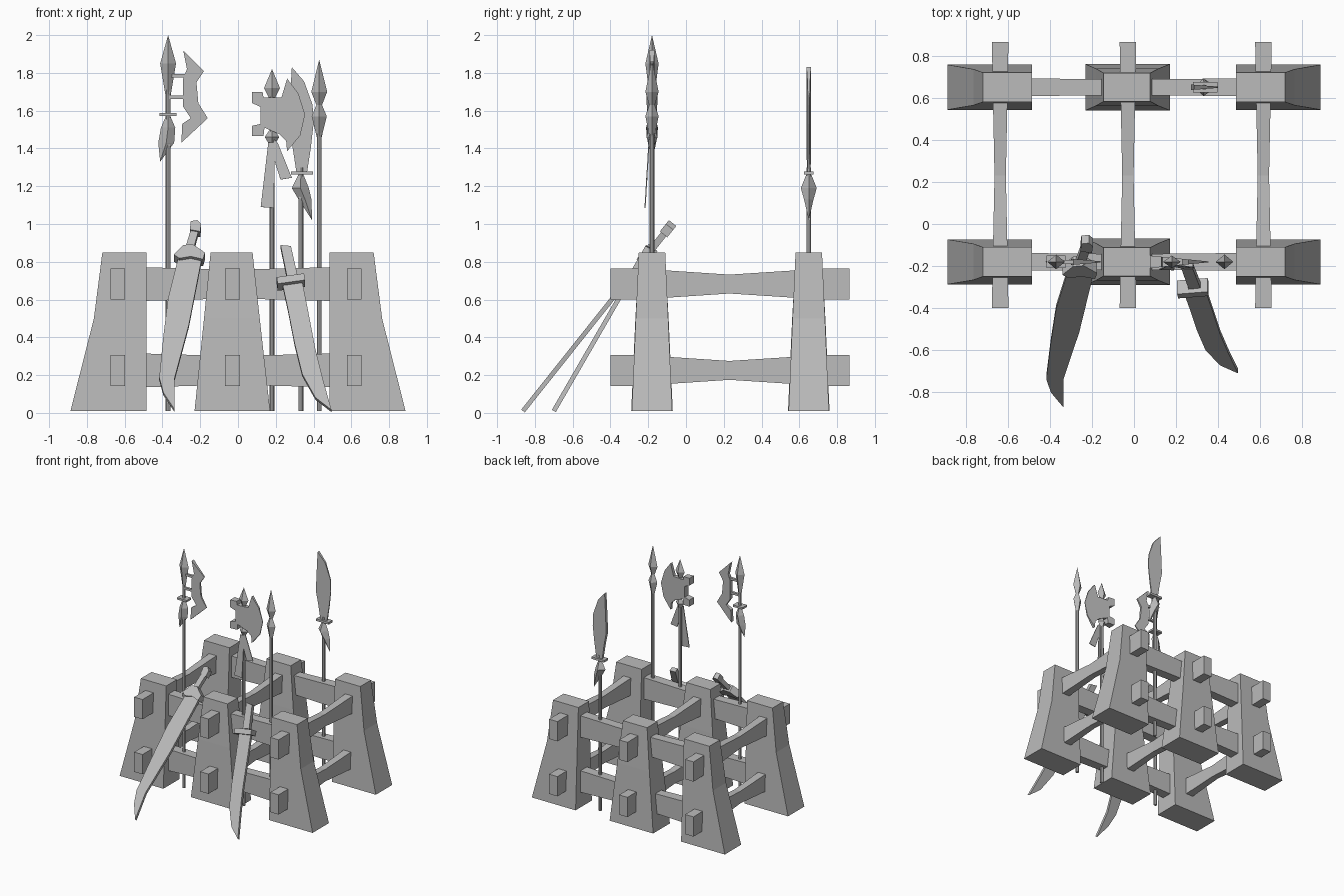
import bpy
import bmesh
from mathutils import Vector

default_cube = bpy.data.objects.get("Cube")
if default_cube:
    bpy.data.objects.remove(default_cube, do_unlink=True)

grey = bpy.data.materials.new("plain_grey")
grey.use_nodes = True
grey.diffuse_color = (.5, .5, .5, 1)
grey.node_tree.nodes["Principled BSDF"].inputs["Base Color"].default_value = (.5, .5, .5, 1)


def finish(name, bm):
    """Weld collapsed tips, fix normals and add the object to the scene."""
    bmesh.ops.remove_doubles(bm, verts=bm.verts, dist=.0005)
    bmesh.ops.recalc_face_normals(bm, faces=bm.faces)
    mesh = bpy.data.meshes.new(name)
    bm.to_mesh(mesh)
    bm.free()
    mesh.materials.append(grey)
    obj = bpy.data.objects.new(name, mesh)
    bpy.context.collection.objects.link(obj)
    return obj


def loft(name, rings):
    """Skin a list of equally sized point rings and cap both ends."""
    bm = bmesh.new()
    loops = [[bm.verts.new(point) for point in ring] for ring in rings]
    for lower, upper in zip(loops, loops[1:]):
        for i in range(len(lower)):
            bm.faces.new((lower[i - 1], lower[i], upper[i], upper[i - 1]))
    bm.faces.new(loops[0])
    bm.faces.new(loops[-1])
    return finish(name, bm)


def rectangle(axis, position, a_min, a_max, b_min, b_max):
    """Rectangular ring across the given axis."""
    corners = ((a_min, b_min), (a_max, b_min), (a_max, b_max), (a_min, b_max))
    ring = []
    for corner in corners:
        point = list(corner)
        point.insert(axis, position)
        ring.append(point)
    return ring


def diamond_loft(name, y, sections):
    """Four-sided pointed body from (z, centre x, half width, half depth)."""
    return loft(name, [[(x - w, y, z), (x, y - d, z), (x + w, y, z), (x, y + d, z)]
                       for z, x, w, d in sections])


def plate(name, outline, y, thick, thick_end=None, slope=0, z_base=0):
    """Flat outline in x and z, leaning by slope, its thickness tapering along x."""
    thick_end = thick if thick_end is None else thick_end
    low = min(x for x, z in outline)
    span = max(x for x, z in outline) - low
    normal = Vector((0, -1, slope)).normalized()
    sides = ([], [])
    for x, z in outline:
        centre = Vector((x, y + slope * (z - z_base), z))
        half = (thick + (thick_end - thick) * (x - low) / span) / 2
        sides[0].append(centre + normal * half)
        sides[1].append(centre - normal * half)
    return loft(name, sides)


def pole(name, x, y, top):
    bm = bmesh.new()
    bmesh.ops.create_cone(bm, cap_ends=True, segments=8, radius1=.013,
                          radius2=.013, depth=top - .01)
    bmesh.ops.translate(bm, verts=bm.verts, vec=(x, y, (top + .01) / 2))
    return finish(name, bm)


def box(name, x, y, z, half_x, half_y, half_z):
    return loft(name, [rectangle(2, level, x - half_x, x + half_x, y - half_y, y + half_y)
                       for level in (z - half_z, z + half_z)])


FRONT, BACK = -.18, .65
ROWS = {"front": FRONT, "back": BACK}
LEVELS = {"lower": .225, "upper": .682}

# Tapered posts: height, left edge, right edge, half depth
outer_post = ((.01, .485, .887, .107), (.5, .485, .763, .086), (.85, .485, .718, .07))
middle_post = ((.01, -.23, .17, .11), (.5, -.18, .115, .088), (.85, -.145, .077, .068))
for row, y in ROWS.items():
    loft(row + "_middle_post", [rectangle(2, z, a, b, y - d, y + d)
                                for z, a, b, d in middle_post])
    for side, sign in (("left", 1), ("right", -1)):
        loft(row + "_" + side + "_post", [rectangle(2, z, sign * a, sign * b, y - d, y + d)
                                          for z, a, b, d in outer_post])

# Long rails between posts, slightly thinner near the middle
for row, y in ROWS.items():
    for level, z in LEVELS.items():
        loft(row + "_" + level + "_rail",
             [rectangle(0, x, y - d, y + d, z - h, z + h)
              for x, d, h in ((-.6, .043, .092), (-.03, .037, .076), (.6, .043, .092))])

# Cross beams that pass through the posts and narrow at mid length
beam = ((-.4, .039, .082), (-.24, .037, .082), (-.1, .034, .072), (.23, .027, .05),
        (.57, .034, .072), (.71, .037, .082), (.865, .039, .082))
for column, x in (("right", -.636), ("middle", -.029), ("left", .615)):
    for level, z in LEVELS.items():
        loft(column + "_" + level + "_cross_beam",
             [rectangle(1, y, x - w, x + w, z - h, z + h) for y, w, h in beam])

# Halberd: pole, spear tip, side blade on two prongs, collar and tassel
x = -.37
pole("halberd_pole", x, FRONT, 1.72)
diamond_loft("halberd_tip", FRONT, [(1.67, x, .012, .012), (1.85, x, .042, .035), (2, x, 0, 0)])
for z in (1.67, 1.785):
    box("halberd_prong", -.32, FRONT, z, .05, .01, .009)
plate("halberd_blade", [(-.29, 1.92), (-.18, 1.81), (-.22, 1.75), (-.21, 1.64), (-.16, 1.56),
                        (-.3, 1.43), (-.295, 1.53), (-.25, 1.56), (-.29, 1.62),
                        (-.29, 1.77), (-.27, 1.82)], FRONT, .03, .006)
box("halberd_collar", x, FRONT, 1.58, .045, .03, .008)
diamond_loft("halberd_tassel", FRONT, [(1.57, x, .012, .012), (1.51, x, .038, .032),
                                       (1.43, -.38, .042, .022), (1.33, -.412, 0, 0)])

# Axe: pole, tip, head with hammer side, collar and two ribbons
x = .18
pole("axe_pole", x, FRONT, 1.68)
diamond_loft("axe_tip", FRONT, [(1.66, x, .012, .012), (1.72, x, .042, .03), (1.82, x, 0, 0)])
plate("axe_head", [(.075, 1.7), (.13, 1.7), (.135, 1.67), (.23, 1.67), (.26, 1.77),
                   (.32, 1.69), (.355, 1.58), (.33, 1.47), (.26, 1.385), (.255, 1.44),
                   (.22, 1.475), (.14, 1.51), (.135, 1.465), (.075, 1.465), (.075, 1.52),
                   (.12, 1.53), (.12, 1.62), (.075, 1.64)], FRONT, .06, .004)
diamond_loft("axe_collar", FRONT, [(1.5, x, .012, .012), (1.46, x, .038, .03),
                                   (1.42, x, .014, .014)])
for side, shape in (("right", [(.16, 1.43), (.12, 1.09), (.19, 1.085), (.195, 1.43)]),
                    ("left", [(.19, 1.45), (.21, 1.43), (.285, 1.245), (.225, 1.235),
                              (.185, 1.36)])):
    plate(side + "_ribbon", shape, FRONT - .015, .006, slope=.06, z_base=1.45)

# Plain spear: pole and double-bulged head
x = .43
pole("spear_pole", x, FRONT, 1.62)
diamond_loft("spear_head", FRONT, [(1.46, x, .013, .013), (1.57, x, .04, .035),
                                   (1.63, x, .015, .015), (1.7, x, .042, .035),
                                   (1.87, x, 0, 0)])

# Glaive in the back row: pole, blade, collar and tassel
x = .333
pole("glaive_pole", x, BACK, 1.3)
plate("glaive_blade", [(.285, 1.83), (.35, 1.755), (.395, 1.63), (.4, 1.53), (.385, 1.4),
                       (.365, 1.27), (.31, 1.27), (.29, 1.4), (.27, 1.5), (.275, 1.63),
                       (.28, 1.74)], BACK, .026, .006)
box("glaive_collar", .338, BACK, 1.27, .058, .025, .009)
diamond_loft("glaive_tassel", BACK, [(1.26, x, .014, .014), (1.19, .33, .045, .042),
                                     (1.13, .355, .034, .025), (1.02, .392, 0, 0)])

# Leaning sword: parts share one sloping plane
straight = {"y": -.863, "slope": .796, "z_base": .01}
plate("straight_sword_blade", [(-.315, .82), (-.19, .82), (-.26, .46), (-.335, .18),
                               (-.335, .01), (-.395, .1), (-.417, .18), (-.395, .4),
                               (-.37, .6)], thick=.024, **straight)
plate("straight_sword_guard", [(-.34, .82), (-.31, .8), (-.25, .81), (-.185, .795),
                               (-.175, .83), (-.24, .875), (-.29, .87)], thick=.06, **straight)
plate("straight_sword_grip", [(-.28, .86), (-.235, .86), (-.21, .95), (-.25, .96)],
      thick=.035, **straight)
plate("straight_sword_pommel", [(-.255, .955), (-.2, .945), (-.195, .985), (-.215, 1.005),
                                (-.25, 1)], thick=.05, **straight)

# Leaning curved sabre
curved = {"y": -.694, "slope": .578, "z_base": .02}
plate("sabre_blade", [(.235, .68), (.34, .69), (.37, .54), (.41, .33), (.45, .17), (.495, .01),
                      (.41, .075), (.34, .2), (.3, .36), (.265, .54)], thick=.024, **curved)
plate("sabre_guard", [(.205, .7), (.21, .665), (.355, .685), (.35, .72)], thick=.075, **curved)
plate("sabre_grip", [(.26, .71), (.315, .72), (.28, .875), (.225, .88)], thick=.035, **curved)
